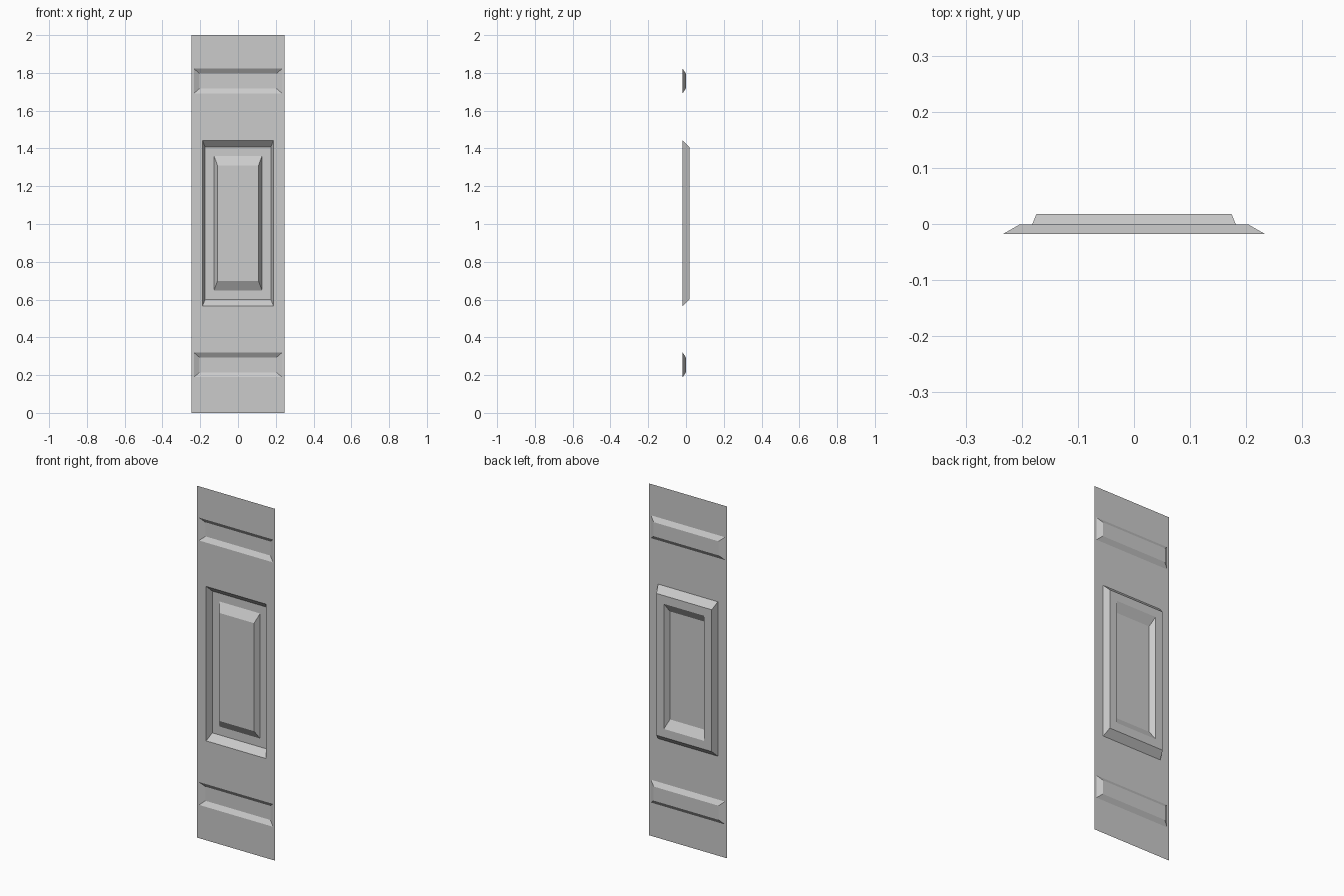
import bpy, bmesh

if "Cube" in bpy.data.objects:
    bpy.data.objects.remove(bpy.data.objects["Cube"])

FRONT, BAND, BACK, RAISED = -0.0175, -0.001, 0.0175, -0.0115
HALF = 0.246

bm = bmesh.new()


def rect(half_x, z0, z1, y):
    return [bm.verts.new((x, y, z)) for x, z in
            ((-half_x, z0), (half_x, z0), (half_x, z1), (-half_x, z1))]


def nested(*rects):
    """Bridge successive rectangles (half width, z0, z1, y) and cap the last."""
    rings = [rect(*r) for r in rects]
    for a, b in zip(rings, rings[1:]):
        for i in range(4):
            j = (i + 1) % 4
            bm.faces.new((a[i], a[j], b[j], b[i]))
    bm.faces.new(rings[-1])


# Lower and upper recessed bands
for z0, z1, base in ((0, 0.44, 0.189), (1.57, 2, 1.692)):
    nested((HALF, z0, z1, FRONT),
           (0.233, base, base + 0.13, FRONT),
           (0.204, base + 0.025, base + 0.105, BAND))

# Central deep recess with a raised bevelled field
nested((HALF, 0.44, 1.57, FRONT),
       (0.188, 0.565, 1.443, FRONT),
       (0.174, 0.601, 1.407, BACK),
       (0.127, 0.649, 1.36, BACK),
       (0.109, 0.697, 1.311, RAISED))

# Join the three sections into one thin sheet
bmesh.ops.remove_doubles(bm, verts=bm.verts, dist=1e-5)
mesh = bpy.data.meshes.new("door_panel")
bm.to_mesh(mesh)
bm.free()
panel = bpy.data.objects.new("door_panel", mesh)
bpy.context.collection.objects.link(panel)
